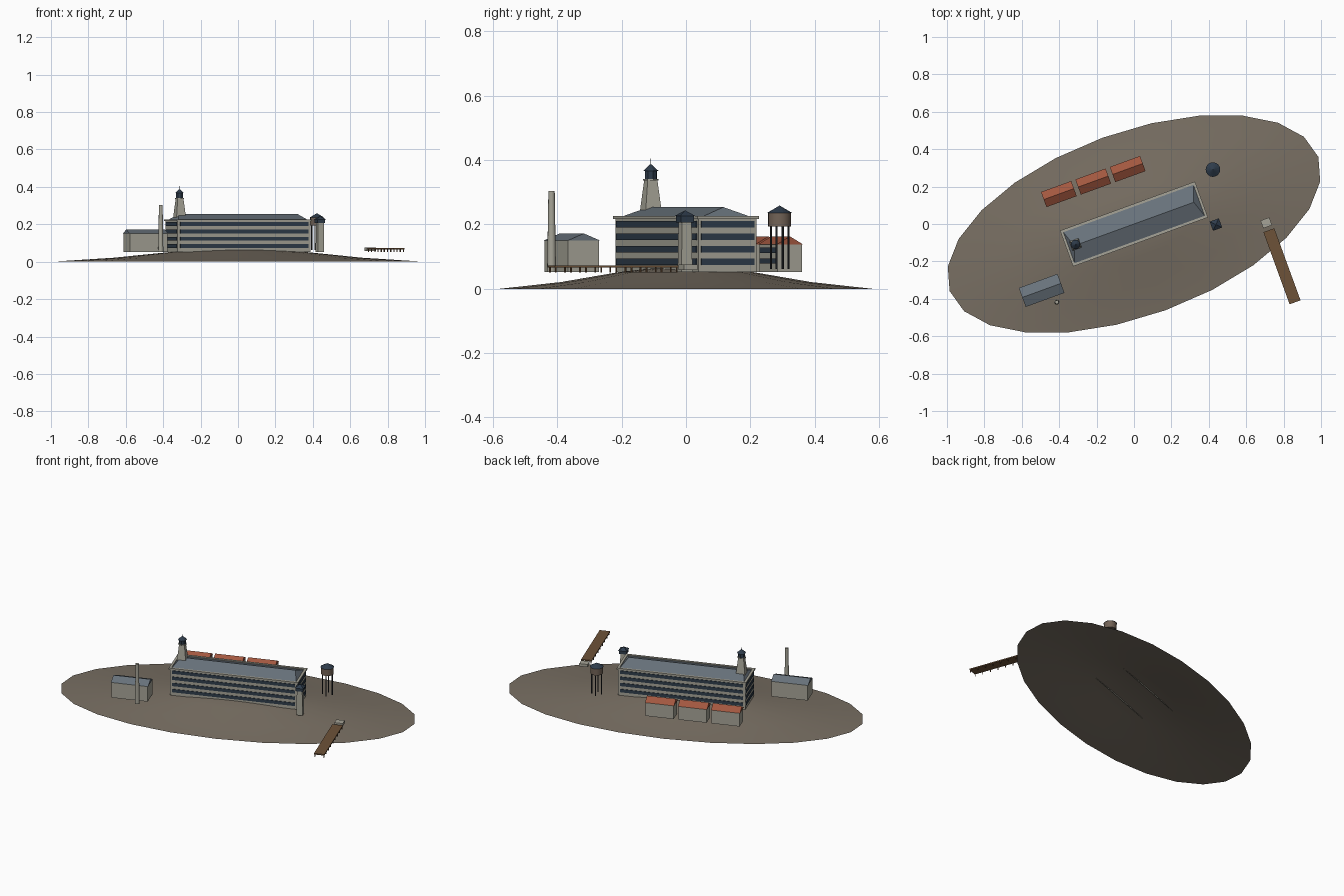
import bpy, bmesh, math
from mathutils import Matrix, Vector

cube = bpy.data.objects.get("Cube")
if cube:
    bpy.data.objects.remove(cube, do_unlink=True)

TURN = math.radians(20)
BASE = 0.053


def material(name, r, g, b):
    m = bpy.data.materials.new(name)
    m.use_nodes = True
    m.diffuse_color = (r, g, b, 1)
    bsdf = next(n for n in m.node_tree.nodes if n.type == "BSDF_PRINCIPLED")
    bsdf.inputs["Base Color"].default_value = (r, g, b, 1)
    return m


GROUND = material("earth", 0.19, 0.16, 0.125)
WALL = material("concrete", 0.38, 0.37, 0.31)
SLATE = material("slate roof", 0.14, 0.17, 0.20)
DARK = material("dark glass", 0.028, 0.045, 0.07)
RED = material("red tile", 0.36, 0.095, 0.05)
WOOD = material("dock wood", 0.155, 0.085, 0.04)
TANK = material("tank brown", 0.17, 0.125, 0.095)
STEEL = material("dark steel", 0.02, 0.024, 0.03)


def finish(bm, name, mat, pos=(0, 0), smooth=False):
    bmesh.ops.remove_doubles(bm, verts=bm.verts, dist=1e-5)
    bmesh.ops.recalc_face_normals(bm, faces=bm.faces)
    mesh = bpy.data.meshes.new(name)
    bm.to_mesh(mesh)
    bm.free()
    mesh.materials.append(mat)
    ob = bpy.data.objects.new(name, mesh)
    ob.location = (pos[0], pos[1], 0)
    ob.rotation_euler.z = TURN
    bpy.context.collection.objects.link(ob)
    if smooth:
        bpy.ops.object.select_all(action="DESELECT")
        ob.select_set(True)
        bpy.context.view_layer.objects.active = ob
        bpy.ops.object.shade_smooth_by_angle(angle=math.radians(35))
    return ob


def loft(name, mat, pos, sections, bottom=True, top=True):
    """Stack of rectangles given as (half length, half width, height)."""
    bm = bmesh.new()
    rings = [[bm.verts.new((sx * hx, sy * hy, z)) for sx, sy in
              ((-1, -1), (1, -1), (1, 1), (-1, 1))] for hx, hy, z in sections]
    for a, b in zip(rings, rings[1:]):
        for i in range(4):
            j = (i + 1) % 4
            bm.faces.new((a[i], a[j], b[j], b[i]))
    if bottom:
        bm.faces.new(rings[0][::-1])
    if top:
        bm.faces.new(rings[-1])
    return finish(bm, name, mat, pos)


def box(name, mat, pos, hx, hy, z0, z1, bottom=True):
    return loft(name, mat, pos, [(hx, hy, z0), (hx, hy, z1)], bottom)


def cone(name, mat, pos, r0, r1, z0, z1, sides=16, smooth=False):
    bm = bmesh.new()
    bmesh.ops.create_cone(bm, cap_ends=True, segments=sides, radius1=r0, radius2=r1,
                          depth=z1 - z0, matrix=Matrix.Translation((0, 0, (z0 + z1) / 2)))
    return finish(bm, name, mat, pos, smooth)


def local(u, v, origin=(0, 0)):
    p = Matrix.Rotation(TURN, 2) @ Vector((u, v))
    return (p.x + origin[0], p.y + origin[1])


# Island: open low dome on an ellipse
bm = bmesh.new()
SIDES = 24
previous = None
for r, z in ((1, 0), (0.67, 0.021), (0.36, 0.052), (0.18, 0.064), (0, 0.066)):
    ring = [bm.verts.new((1.049 * r * math.cos(math.tau * i / SIDES),
                          0.491 * r * math.sin(math.tau * i / SIDES), z))
            for i in range(SIDES)]
    if previous:
        for i in range(SIDES):
            j = (i + 1) % SIDES
            bm.faces.new((previous[i], previous[j], ring[j], ring[i]))
    previous = ring
finish(bm, "island", GROUND, smooth=True)

# Main block with window bands on all four sides
HX, HY = 0.378, 0.096
box("main_block", WALL, (0, 0), HX, HY, BASE, 0.219, bottom=False)
for floor in range(4):
    z = 0.074 + 0.039 * floor
    for s, side in ((-1, "front"), (1, "back")):
        box(f"{side}_window_band_{floor}", DARK, local(0, s * HY), HX - 0.014, 0.003, z, z + 0.02)
    for s, side in ((-1, "right"), (1, "left")):
        box(f"{side}_window_band_{floor}", DARK, local(s * HX, 0), 0.003, HY - 0.008, z, z + 0.02)

# Parapet ring and hipped roof
PX, PY, RIM = 0.384, 0.102, 0.014
loft("parapet", WALL, (0, 0), [(PX - RIM, PY - RIM, 0.217), (PX, PY, 0.217), (PX, PY, 0.226),
     (PX - RIM, PY - RIM, 0.226), (PX - RIM, PY - RIM, 0.217)], False, False)
loft("main_roof", SLATE, (0, 0), [(PX - RIM, PY - RIM, 0.221), (0.34, 0, 0.254)])

# Light tower rising through the roof
tower = local(-0.331, 0.004)
loft("light_tower", WALL, tower, [(0.026, 0.026, 0.2), (0.026, 0.026, 0.245), (0.016, 0.016, 0.338)])
cone("lantern_floor", WALL, tower, 0.025, 0.025, 0.336, 0.341, 8)
cone("lantern", DARK, tower, 0.02, 0.02, 0.341, 0.366, 8)
cone("lantern_roof", DARK, tower, 0.026, 0.002, 0.366, 0.387, 8)
cone("lantern_spike", STEEL, tower, 0.0015, 0.001, 0.385, 0.405, 6)

# Guard tower
guard = (0.438, -0.003)
loft("guard_shaft", WALL, guard, [(0.018, 0.018, BASE), (0.016, 0.016, 0.206)])
box("guard_cab", DARK, guard, 0.022, 0.022, 0.206, 0.226)
loft("guard_roof", DARK, guard, [(0.026, 0.026, 0.226), (0, 0, 0.244)])

# Water tank on four legs
water = (0.422, 0.291)
for i in range(4):
    a = i * math.tau / 4
    cone(f"tank_leg_{i}", STEEL, local(0.029 * math.cos(a), 0.029 * math.sin(a), water),
         0.0035, 0.0035, 0.062, 0.196, 6)
cone("water_tank", TANK, water, 0.036, 0.036, 0.194, 0.236, 16, True)
cone("tank_roof", DARK, water, 0.039, 0, 0.236, 0.259, 16)


def gabled(name, pos, hx, hy, eave, ridge, roof):
    box(name + "_walls", WALL, pos, hx - 0.003, hy - 0.003, BASE, eave)
    loft(name + "_roof", roof, pos, [(hx, hy, eave), (hx, 0, ridge)])


# Powerhouse and chimney
gabled("powerhouse", (-0.494, -0.355), 0.11, 0.054, 0.15, 0.172, SLATE)
cone("chimney", WALL, (-0.413, -0.418), 0.014, 0.010, BASE, 0.304, 12, True)

# Row of three houses with front windows
for i in range(3):
    spot = (-0.402 + 0.184 * i, 0.160 + 0.067 * i)
    gabled(f"house_{i}", spot, 0.086, 0.043, 0.138, 0.163, RED)
    for z in (0.078, 0.112):
        box(f"house_{i}_windows", DARK, local(0, -0.04, spot), 0.075, 0.002, z, z + 0.016)

# Dock: landing, deck and paired posts
dock = (0.791, -0.226)
box("dock_landing", WALL, (0.707, 0.006), 0.025, 0.022, 0.058, 0.075)
box("dock_deck", WOOD, dock, 0.031, 0.205, 0.066, 0.073)
for i in range(9):
    for s in (-1, 1):
        cone("dock_post", WOOD, local(s * 0.027, -0.2 + 0.05 * i, dock), 0.003, 0.003, 0.051, 0.067, 6)
